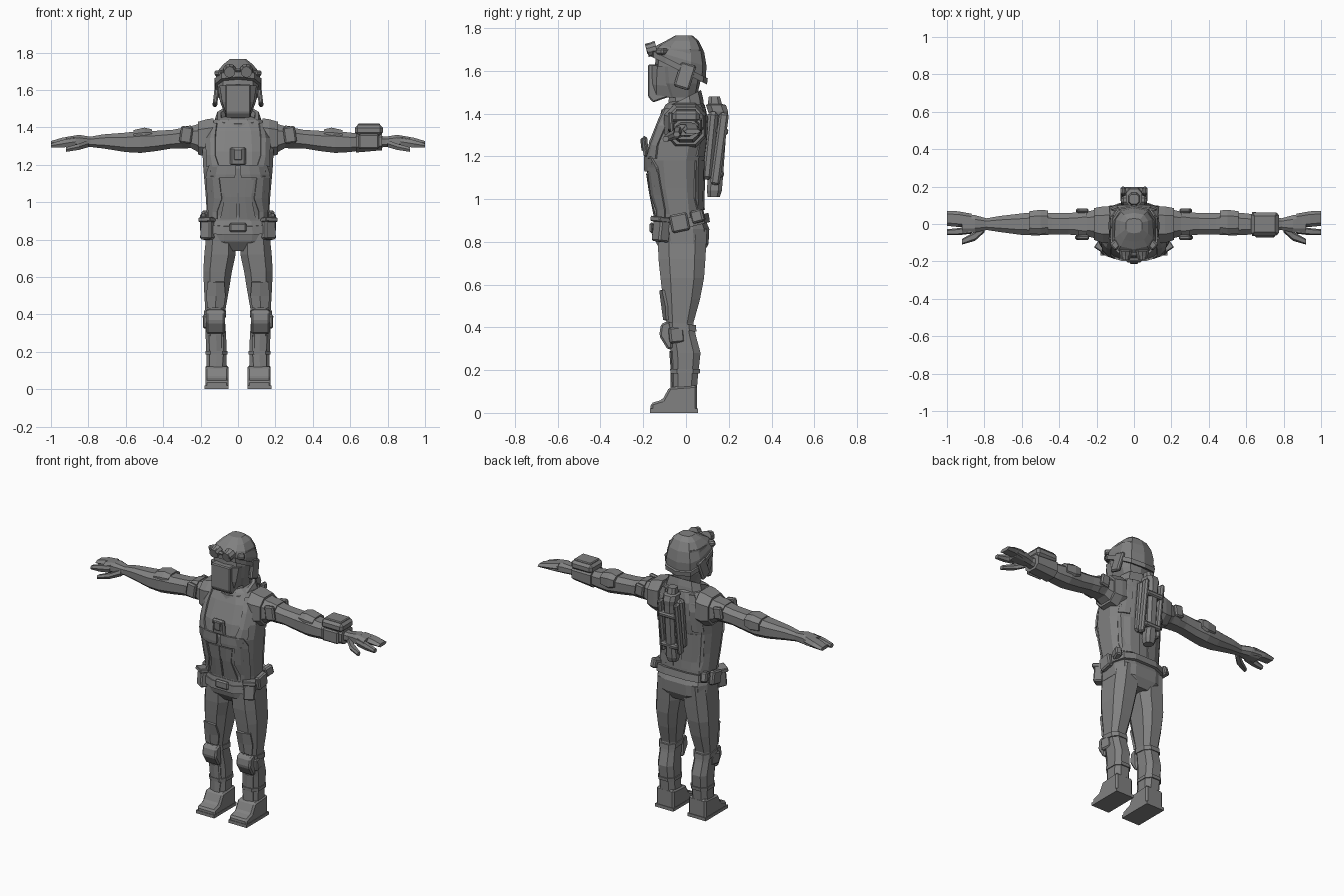
import bpy, bmesh, math
from mathutils import Vector, Matrix, Euler
from mathutils.bvhtree import BVHTree

GREY = bpy.data.materials.new("uniform_grey")
GREY.diffuse_color = (0.22, 0.22, 0.22, 1)


def finish(name, bm, mirror=False, bevel=0, solid=0):
    bmesh.ops.recalc_face_normals(bm, faces=bm.faces)
    me = bpy.data.meshes.new(name)
    bm.to_mesh(me)
    bm.free()
    ob = bpy.data.objects.new(name, me)
    bpy.context.collection.objects.link(ob)
    me.materials.append(GREY)
    if solid:
        m = ob.modifiers.new("solid", 'SOLIDIFY')
        m.thickness, m.offset = solid, 0
    if bevel:
        m = ob.modifiers.new("bevel", 'BEVEL')
        m.width, m.segments = bevel, 1
    if mirror:
        ob.modifiers.new("mirror", 'MIRROR').use_clip = False
    return ob


# Loft rings along an axis; each row is (pos, a0, a1, b0, b1[, tilt])
def loft(name, rows, axis='z', n=10, sq=0.75, mirror=False):
    bm = bmesh.new()
    rings = []
    for r in rows:
        p, a0, a1, b0, b1 = r[:5]
        tilt = r[5] if len(r) > 5 else 0
        ring = []
        for i in range(n):
            t = 2 * math.pi * (i + 0.5) / n
            c, s = math.cos(t), math.sin(t)
            a = (a0 + a1) / 2 + (a1 - a0) / 2 * math.copysign(abs(c) ** sq, c)
            b = (b0 + b1) / 2 + (b1 - b0) / 2 * math.copysign(abs(s) ** sq, s)
            q = p + tilt * b
            ring.append(bm.verts.new((a, b, q) if axis == 'z' else (q, b, a)))
        rings.append(ring)
    for u, v in zip(rings, rings[1:]):
        for i in range(n):
            bm.faces.new((u[i], u[(i + 1) % n], v[(i + 1) % n], v[i]))
    bm.faces.new(rings[0])
    bm.faces.new(rings[-1])
    return finish(name, bm, mirror)


def box(name, loc, size, rot=(0, 0, 0), mirror=False, bevel=0.008):
    bm = bmesh.new()
    M = Matrix.Translation(loc) @ Euler(rot).to_matrix().to_4x4() @ Matrix.Diagonal((*size, 1))
    bmesh.ops.create_cube(bm, size=1, matrix=M)
    return finish(name, bm, mirror, bevel)


def tube(name, loc, r, depth, rot=(0, 0, 0), mirror=False, n=8, r2=None):
    bm = bmesh.new()
    M = Matrix.Translation(loc) @ Euler(rot).to_matrix().to_4x4()
    bmesh.ops.create_cone(bm, cap_ends=True, segments=n, radius1=r,
                          radius2=r if r2 is None else r2, depth=depth, matrix=M)
    return finish(name, bm, mirror)


# Side profile (y, z) extruded across x
def prism(name, prof, x0, x1, mirror=False, bevel=0):
    bm = bmesh.new()
    f = bm.faces.new([bm.verts.new((x0, y, z)) for y, z in prof])
    g = bmesh.ops.extrude_face_region(bm, geom=[f])['geom']
    bmesh.ops.translate(bm, vec=(x1 - x0, 0, 0), verts=[v for v in g if isinstance(v, bmesh.types.BMVert)])
    return finish(name, bm, mirror, bevel)


# Raised plate that hugs a body part; rows are (z, x0, x1)
def plate(name, target, rows, thick=0.02, side=-1, cols=3, mirror=True):
    bm = bmesh.new()
    tree = BVHTree.FromPolygons([v.co for v in target.data.vertices],
                                [p.vertices[:] for p in target.data.polygons])
    grid = []
    for z, x0, x1 in rows:
        line = []
        for i in range(cols):
            x = x0 + (x1 - x0) * i / (cols - 1)
            hit = tree.ray_cast(Vector((x, side, z)), Vector((0, -side, 0)))[0]
            line.append(bm.verts.new((x, hit.y if hit else 0, z)))
        grid.append(line)
    for u, v in zip(grid, grid[1:]):
        for i in range(cols - 1):
            bm.faces.new((u[i], u[i + 1], v[i + 1], v[i]))
    return finish(name, bm, mirror, solid=thick)


# Torso, hips and collar
torso = loft("torso", [(.84, -.165, .165, -.15, .1), (.93, -.17, .17, -.145, .085),
                       (1.05, -.178, .178, -.175, .083), (1.18, -.19, .19, -.192, .088),
                       (1.27, -.195, .195, -.175, .1), (1.38, -.18, .18, -.13, .105),
                       (1.44, -.13, .13, -.1, .09), (1.46, -.07, .07, -.07, .06)], n=12, sq=.7)
loft("hips", [(.74, -.1, .1, -.1, .08), (.79, -.178, .178, -.14, .108),
              (.86, -.178, .178, -.157, .112), (.9, -.17, .17, -.15, .095)], n=12, sq=.65)
loft("belt", [(.865, -.185, .185, -.162, .115, .25), (.91, -.182, .182, -.158, .108, .25)], n=12, sq=.65)
loft("collar", [(1.40, -.145, .145, -.135, .085, .4), (1.43, -.13, .13, -.125, .08, .5),
                (1.475, -.115, .115, -.115, .07, .5), (1.475, -.095, .095, -.1, .055, .5),
                (1.44, -.09, .09, -.09, .05, .5)], n=10)
loft("neck", [(1.38, -.08, .08, -.09, .06), (1.54, -.07, .07, -.08, .05)], n=8)

# Vest straps, chest panels, seams
plate("vest_strap", torso, [(1.42, .11, .145), (1.34, .12, .165), (1.25, .12, .165), (1.19, .1, .165)])
plate("chest_panel", torso, [(1.20, .012, .15), (1.15, .012, .165), (1.13, .02, .165)], .025, cols=4)
plate("side_panel", torso, [(1.14, .1, .165), (1.02, .085, .16), (.95, .11, .155), (.91, .11, .15)], .016)
plate("belly_panel", torso, [(1.12, .005, .085), (1.03, .005, .07), (.91, .005, .095)], .012)
plate("back_strap", torso, [(1.43, .08, .11), (1.33, .09, .15), (1.2, .1, .16)], .018, side=1)
plate("back_panel", torso, [(1.18, .03, .16), (1.0, .03, .15), (.95, .03, .14)], .012, side=1)
box("chest_buckle", (0, -.19, 1.245), (.085, .025, .1), (.1, 0, 0), bevel=.01)
box("buckle_centre", (0, -.204, 1.255), (.045, .014, .06), (.1, 0, 0), bevel=.005)
box("belt_buckle", (0, -.16, .865), (.09, .02, .05))

# Belt pouches
box("front_pouch", (.16, -.115, .855), (.07, .06, .11), (-.1, .05, .6), True)
box("side_pouch", (.185, -.03, .89), (.035, .085, .085), (.2, 0, 0), True)
box("rear_pouch", (.172, .055, .92), (.04, .06, .06), (.25, 0, -.3), True)
box("pouch_flap", (.162, -.118, .905), (.078, .068, .025), (-.1, .05, .6), True, .004)

# Legs and boots
leg = loft("leg", [(.86, .01, .17, -.14, .105), (.72, .008, .185, -.135, .097),
                   (.63, .028, .19, -.125, .09), (.53, .045, .185, -.112, .07),
                   (.42, .065, .178, -.095, .038), (.36, .066, .176, -.085, .05),
                   (.28, .06, .176, -.075, .072), (.18, .058, .172, -.068, .06),
                   (.06, .056, .17, -.07, .05)], n=8, sq=.7, mirror=True)
prism("boot", [(.052, 0), (-.165, 0), (-.165, .045), (-.11, .062), (-.078, .12), (.052, .13)],
      .052, .175, True, .01)
prism("boot_sole", [(.056, 0), (-.168, 0), (-.168, .02), (.056, .02)], .05, .178, True)
loft("boot_cuff", [(.185, .053, .178, -.077, .068), (.205, .053, .178, -.078, .07)], n=8, sq=.7, mirror=True)
loft("knee_band", [(.385, .06, .184, -.098, .053, -.1), (.415, .06, .184, -.102, .05, -.1)],
     n=8, sq=.7, mirror=True)
plate("thigh_plate", leg, [(.575, .075, .16), (.5, .07, .165), (.435, .08, .16)], .026)
plate("shin_plate", leg, [(.29, .08, .155), (.2, .078, .15), (.11, .085, .15)], .012)
prism("knee_pad", [(-.085, .43), (-.118, .415), (-.125, .36), (-.085, .295), (-.062, .3), (-.07, .42)],
      .07, .17, True, .012)
box("knee_side_pad", (.168, -.045, .365), (.03, .07, .075), (.1, 0, .2), True)

# Arms, shoulder bands and elbow pads
loft("arm", [(.1, 1.23, 1.445, -.09, .09), (.19, 1.25, 1.43, -.085, .085), (.25, 1.285, 1.41, -.07, .07),
             (.35, 1.285, 1.39, -.06, .062), (.44, 1.27, 1.385, -.06, .062), (.52, 1.26, 1.385, -.065, .068),
             (.6, 1.265, 1.375, -.062, .06), (.72, 1.285, 1.365, -.045, .045), (.8, 1.295, 1.35, -.032, .03)],
     'x', n=8, mirror=True)
loft("shoulder_cap", [(.13, 1.24, 1.455, -.105, .1), (.165, 1.235, 1.45, -.108, .1),
                      (.215, 1.25, 1.435, -.09, .09)], 'x', n=8, mirror=True)
loft("arm_band", [(.25, 1.29, 1.415, -.077, .077), (.3, 1.285, 1.405, -.072, .072)], 'x', n=8, mirror=True)
box("shoulder_badge", (.277, -.072, 1.36), (.065, .025, .09), (0, -.15, 0), True)
box("shoulder_rear_patch", (.277, .07, 1.36), (.06, .025, .075), (0, -.15, 0), True)
loft("elbow_pad", [(.46, 1.31, 1.392, -.05, .076), (.5, 1.29, 1.402, -.06, .08), (.56, 1.3, 1.388, -.055, .072)],
     'x', n=8, mirror=True)

# Hands
loft("palm", [(.78, 1.295, 1.35, -.032, .03), (.85, 1.295, 1.362, -.048, .05),
              (.92, 1.297, 1.35, -.055, .06)], 'x', n=8, mirror=True)
loft("index_finger", [(.87, 1.297, 1.35, -.052, -.01), (.94, 1.29, 1.335, -.06, -.022),
                      (1.0, 1.29, 1.315, -.06, -.028)], 'x', n=6, mirror=True)
loft("fingers", [(.87, 1.3, 1.36, -.02, .055), (.94, 1.305, 1.347, -.016, .068),
                 (1.0, 1.305, 1.328, -.01, .07)], 'x', n=6, mirror=True)
loft("thumb", [(.8, 1.292, 1.335, -.045, 0), (.85, 1.278, 1.315, -.09, -.04),
               (.92, 1.268, 1.295, -.11, -.08)], 'x', n=6, mirror=True)

# Wrist computer on one arm
loft("wrist_band", [(.63, 1.262, 1.385, -.068, .068), (.77, 1.275, 1.375, -.06, .06)], 'x', n=8)
box("wrist_device", (.7, 0, 1.385), (.15, .125, .055), bevel=.015)
box("wrist_screen_frame", (.7, 0, 1.412), (.12, .095, .018), bevel=.005)
box("wrist_side_panel", (.7, -.062, 1.325), (.11, .02, .08))

# Head with lower face mask
head = loft("head", [(1.475, -.075, .075, -.1, .05), (1.54, -.1, .1, -.13, .065),
                     (1.62, -.112, .112, -.145, .08), (1.7, -.11, .11, -.14, .075)], n=10, sq=.65)
prism("face_mask", [(-.178, 1.63), (-.178, 1.48), (-.155, 1.452), (-.03, 1.495), (-.03, 1.63)],
      -.068, .068, bevel=.006)
loft("mask_cheeks", [(1.47, -.07, .07, -.165, -.02, -.1), (1.52, -.088, .088, -.172, 0, -.1),
                     (1.61, -.103, .103, -.165, 0, -.1)], n=8, sq=.5)
box("ear_guard", (.117, -.005, 1.575), (.025, .075, .12), (-.3, -.12, 0), True)

# Helmet, rim and goggles
loft("helmet", [(1.6, -.12, .12, -.16, .092, -.45), (1.65, -.121, .121, -.16, .096, -.3),
                (1.70, -.105, .105, -.135, .085, -.15), (1.74, -.078, .078, -.095, .06),
                (1.765, -.045, .045, -.05, .03)], n=10, sq=.7)
loft("helmet_rim", [(1.585, -.127, .127, -.17, .098, -.5), (1.615, -.129, .129, -.172, .102, -.5)], n=10, sq=.7)
tilt = (math.pi / 2 + .25, 0, 0)
tube("goggle_lens", (.045, -.16, 1.7), .036, .045, tilt, True, 10, .03)
tube("goggle_glass", (.045, -.176, 1.705), .024, .022, tilt, True, 10)
box("goggle_bridge", (0, -.165, 1.705), (.04, .025, .02))
box("goggle_strap", (.097, -.11, 1.69), (.045, .05, .03), (0, 0, .8), True)

# Back tank with rails, tilted to follow the spine
box("pack_plate", (0, .112, 1.25), (.14, .05, .32), (-.1, 0, 0), bevel=.015)
loft("pack_tank", [(1.01, -.03, .03, .1, .16), (1.04, -.04, .04, .095, .17), (1.1, -.035, .035, .1, .175),
                   (1.38, -.037, .037, .115, .195), (1.41, -.045, .045, .1, .2), (1.44, -.045, .045, .09, .19),
                   (1.445, -.032, .032, .1, .17), (1.48, -.028, .028, .105, .16)], n=8)
box("pack_rail", (.058, .157, 1.235), (.028, .045, .34), (-.13, 0, 0), True, .01)
box("pack_crossbar", (0, .155, 1.32), (.12, .085, .03), (-.13, 0, 0))
box("pack_lower_bar", (0, .14, 1.12), (.12, .075, .03), (-.13, 0, 0))
